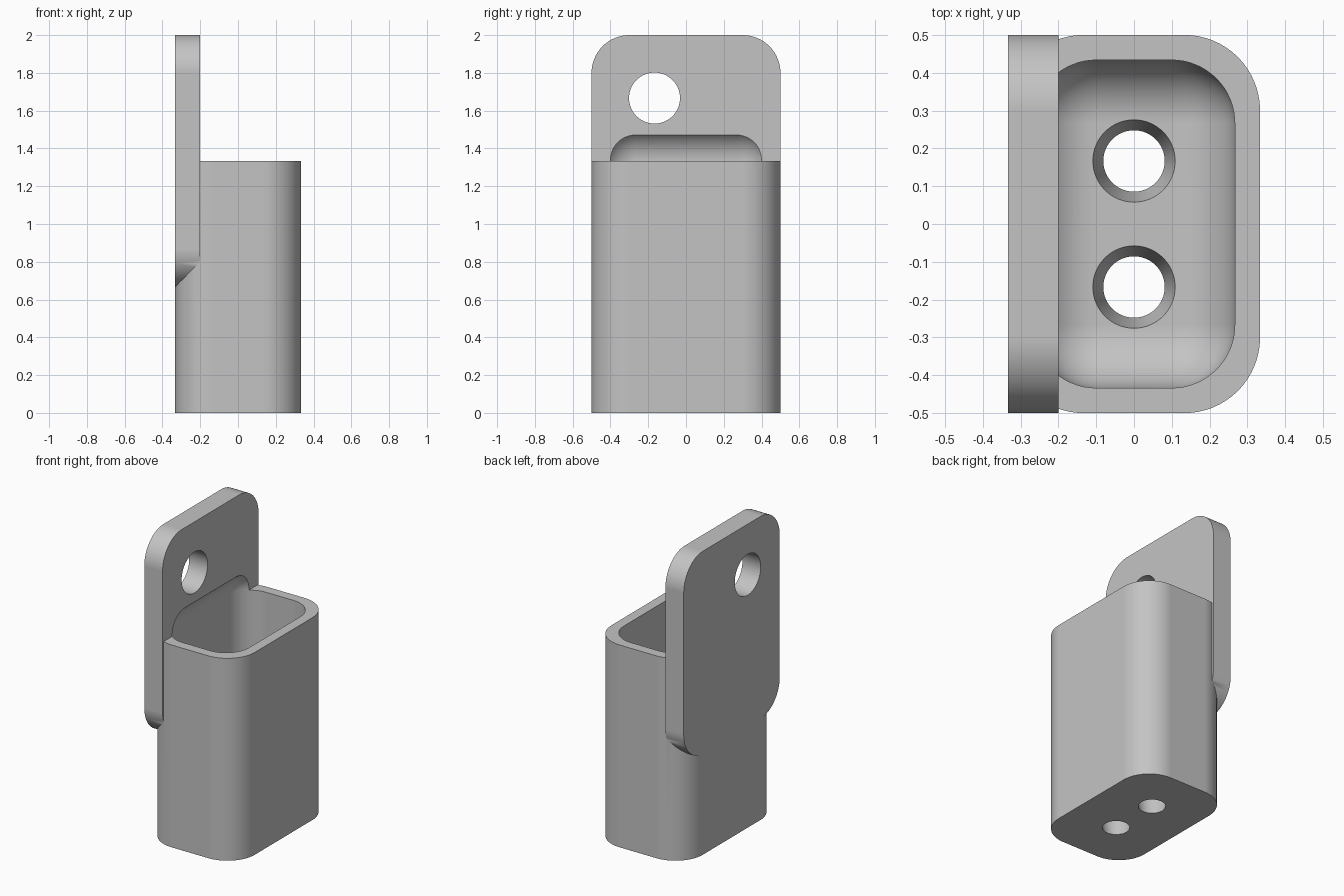
import bpy
import bmesh
from math import radians, cos, sin, pi
from mathutils import Vector

old = bpy.data.objects.get("Cube")
if old:
    bpy.data.objects.remove(old, do_unlink=True)

ARC_STEPS = 16

grey = bpy.data.materials.new("plain grey")
grey.use_nodes = True
grey.diffuse_color = (0.55, 0.55, 0.55, 1)
grey.node_tree.nodes["Principled BSDF"].inputs["Base Color"].default_value = grey.diffuse_color


def make_object(name, bm):
    bmesh.ops.recalc_face_normals(bm, faces=bm.faces)
    mesh = bpy.data.meshes.new(name)
    bm.to_mesh(mesh)
    bm.free()
    mesh.materials.append(grey)
    obj = bpy.data.objects.new(name, mesh)
    bpy.context.collection.objects.link(obj)
    return obj


def rounded_outline(half_u, half_v, r):
    corners = [(1, 1), (-1, 1), (-1, -1), (1, -1)]
    points = []
    for i, (su, sv) in enumerate(corners):
        for k in range(ARC_STEPS + 1):
            a = (i + k / ARC_STEPS) * pi / 2
            points.append((su * (half_u - r) + r * cos(a), sv * (half_v - r) + r * sin(a)))
    return points


def extrude_outline(name, points, place, direction):
    bm = bmesh.new()
    face = bm.faces.new([bm.verts.new(place(u, v)) for u, v in points])
    result = bmesh.ops.extrude_face_region(bm, geom=[face])
    moved = [g for g in result["geom"] if isinstance(g, bmesh.types.BMVert)]
    bmesh.ops.translate(bm, verts=moved, vec=Vector(direction))
    return make_object(name, bm)


def boolean(target, other, operation):
    mod = target.modifiers.new(operation.lower(), "BOOLEAN")
    mod.object, mod.operation, mod.solver = other, operation, "EXACT"
    bpy.ops.object.modifier_apply(modifier=mod.name)
    bpy.data.objects.remove(other, do_unlink=True)


def cone_cutter(name, r1, r2, depth, location, rotation=(0, 0, 0)):
    bm = bmesh.new()
    bmesh.ops.create_cone(bm, cap_ends=True, segments=64, radius1=r1, radius2=r2, depth=depth)
    obj = make_object(name, bm)
    obj.location, obj.rotation_euler = location, rotation
    return obj


# Outer cup body
holder = extrude_outline("wall_holder", rounded_outline(1 / 3, 0.5, 0.2),
                         lambda x, y: (x, y, 0), (0, 0, 4 / 3))
bpy.ops.object.select_all(action="DESELECT")
bpy.context.view_layer.objects.active = holder
holder.select_set(True)

# Mounting plate with four rounded corners
plate = extrude_outline("back_plate", rounded_outline(0.5, 2 / 3, 0.2),
                        lambda y, z: (-1 / 3, y, z + 4 / 3), (2 / 15, 0, 0))
boolean(holder, plate, "UNION")

# Cavity with rounded edges; its top also scoops into the plate
floor, top = 0.133, 1.505
bm = bmesh.new()
bmesh.ops.create_cube(bm, size=1)
bmesh.ops.scale(bm, verts=bm.verts, vec=(0.533, 0.867, top - floor))
bmesh.ops.translate(bm, verts=bm.verts, vec=(0, 0, (top + floor) / 2))
bmesh.ops.bevel(bm, geom=bm.edges[:], offset=1 / 6, segments=ARC_STEPS,
                profile=0.5, affect="EDGES")
boolean(holder, make_object("cavity_cutter", bm), "DIFFERENCE")

# Tapered floor holes, carried a little past both faces
for side in (-1, 1):
    cutter = cone_cutter("floor_hole_cutter", 0.077, 0.113, floor + 0.04,
                         (0, side / 6, floor / 2))
    boolean(holder, cutter, "DIFFERENCE")

# Hanging hole in the plate
boolean(holder, cone_cutter("plate_hole_cutter", 0.135, 0.135, 0.4,
                            (-0.267, -1 / 6, 5 / 3), (0, pi / 2, 0)), "DIFFERENCE")

# Smooth curves, crisp edges
bpy.ops.object.shade_smooth_by_angle(angle=radians(30))
weighted = holder.modifiers.new("even shading", "WEIGHTED_NORMAL")
weighted.keep_sharp = True
